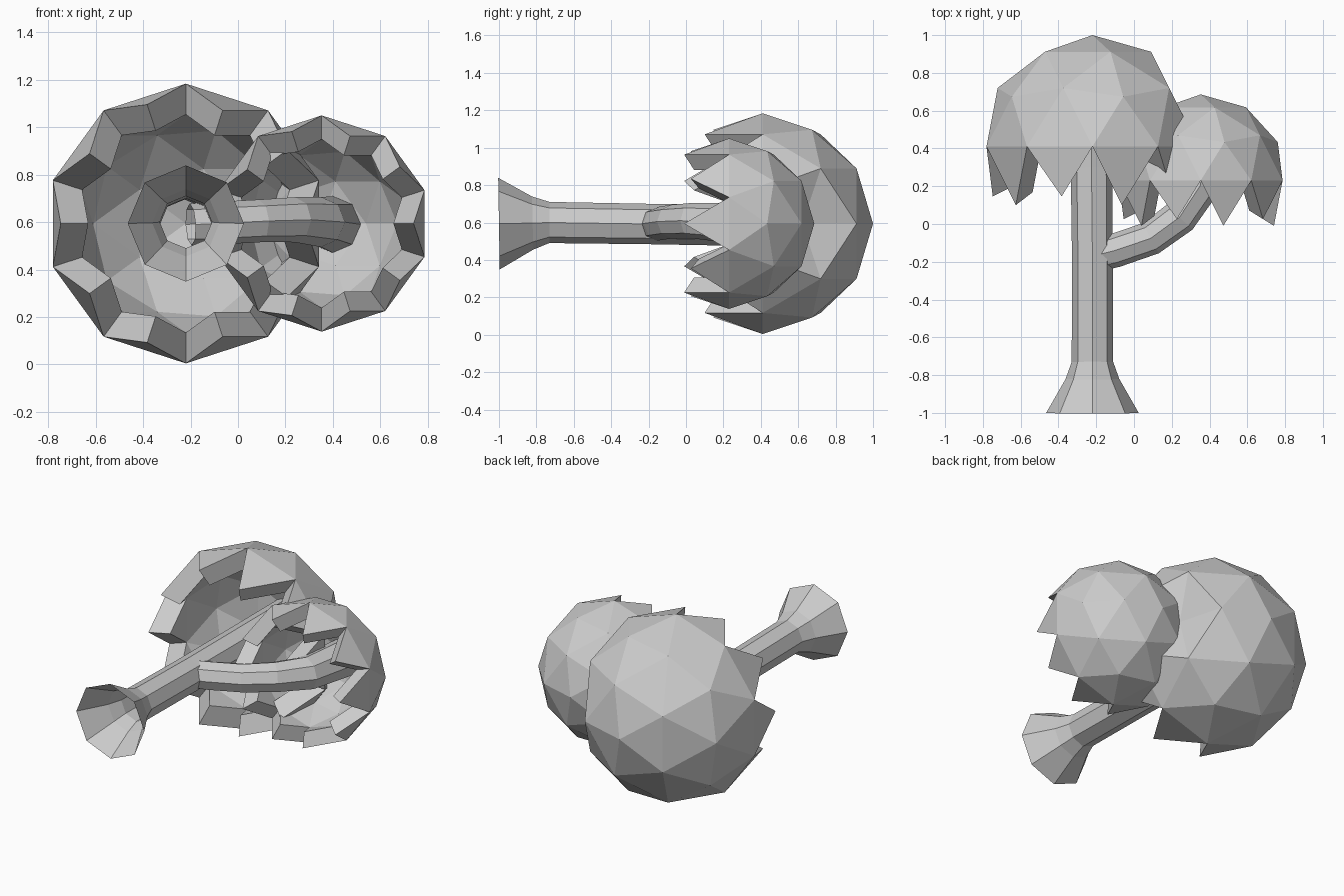
import bpy, bmesh
from math import sin, cos, pi
from mathutils import Vector

if "Cube" in bpy.data.objects:
    bpy.data.objects.remove(bpy.data.objects["Cube"])


def finish(bm, name):
    bmesh.ops.recalc_face_normals(bm, faces=bm.faces[:])
    mesh = bpy.data.meshes.new(name)
    bm.to_mesh(mesh)
    bm.free()
    obj = bpy.data.objects.new(name, mesh)
    bpy.context.collection.objects.link(obj)
    return obj


def canopy(name, centre, radius, inner, dent=None):
    """Thick half icosphere with a fringe of hanging triangles, crown along +y."""
    bm = bmesh.new()
    bmesh.ops.create_icosphere(bm, subdivisions=2, radius=1)
    drop = [f for f in bm.faces if f.calc_center_median().z < 0
            and sum(abs(v.co.z) < 0.01 for v in f.verts) != 2]
    bmesh.ops.delete(bm, geom=drop, context='FACES')
    if dent:
        v = min(bm.verts, key=lambda v: (v.co - Vector((0.894, 0, 0.447))).length)
        v.co = dent
    # inner shell and rim
    outer = bm.faces[:]
    rim = [e for e in bm.edges if e.is_boundary]
    copy = {v: bm.verts.new(v.co * inner) for v in bm.verts[:]}
    for f in outer:
        bm.faces.new([copy[v] for v in reversed(f.verts)])
    for e in rim:
        a, b = e.verts
        bm.faces.new((a, b, copy[b], copy[a]))
    for v in bm.verts:
        x, y, z = v.co * radius
        v.co = Vector(centre) + Vector((x, z, -y))
    return finish(bm, name)


def tube(name, path, sides=8):
    """Open tube through (x, y, z, radius) points; rings follow the path."""
    bm = bmesh.new()
    pts = [Vector(p[:3]) for p in path]
    rings = []
    for i, p in enumerate(pts):
        t = (pts[min(i + 1, len(pts) - 1)] - pts[max(i - 1, 0)]).normalized()
        up = Vector((0, 0, 1))
        side = t.cross(up).normalized()
        up = side.cross(t)
        r = path[i][3]
        rings.append([bm.verts.new(p + r * (cos(2 * pi * k / sides) * side
                                            + sin(2 * pi * k / sides) * up))
                      for k in range(sides)])
    for a, b in zip(rings, rings[1:]):
        for k in range(sides):
            n = (k + 1) % sides
            bm.faces.new((a[k], a[n], b[n], b[k]))
    return finish(bm, name)


# Leaf crowns
canopy("large_canopy", (-0.22, 0.41, 0.594), 0.59, 0.78, dent=(0.66, 0, 0.36))
canopy("small_canopy", (0.353, 0.23, 0.594), 0.456, 0.78)

# Trunk with flared foot
tube("trunk", [(-0.22, -1, 0.594, 0.245), (-0.22, -0.82, 0.597, 0.142),
               (-0.22, -0.73, 0.6, 0.11), (-0.22, -0.2, 0.592, 0.108),
               (-0.225, 0.3, 0.585, 0.11), (-0.225, 0.86, 0.585, 0.11)])

# Side branch
tube("branch", [(-0.2, -0.165, 0.59, 0.088), (-0.1, -0.14, 0.595, 0.09),
                (0.09, -0.075, 0.605, 0.09), (0.24, 0.035, 0.61, 0.095),
                (0.35, 0.2, 0.6, 0.105), (0.4, 0.56, 0.59, 0.12)])
